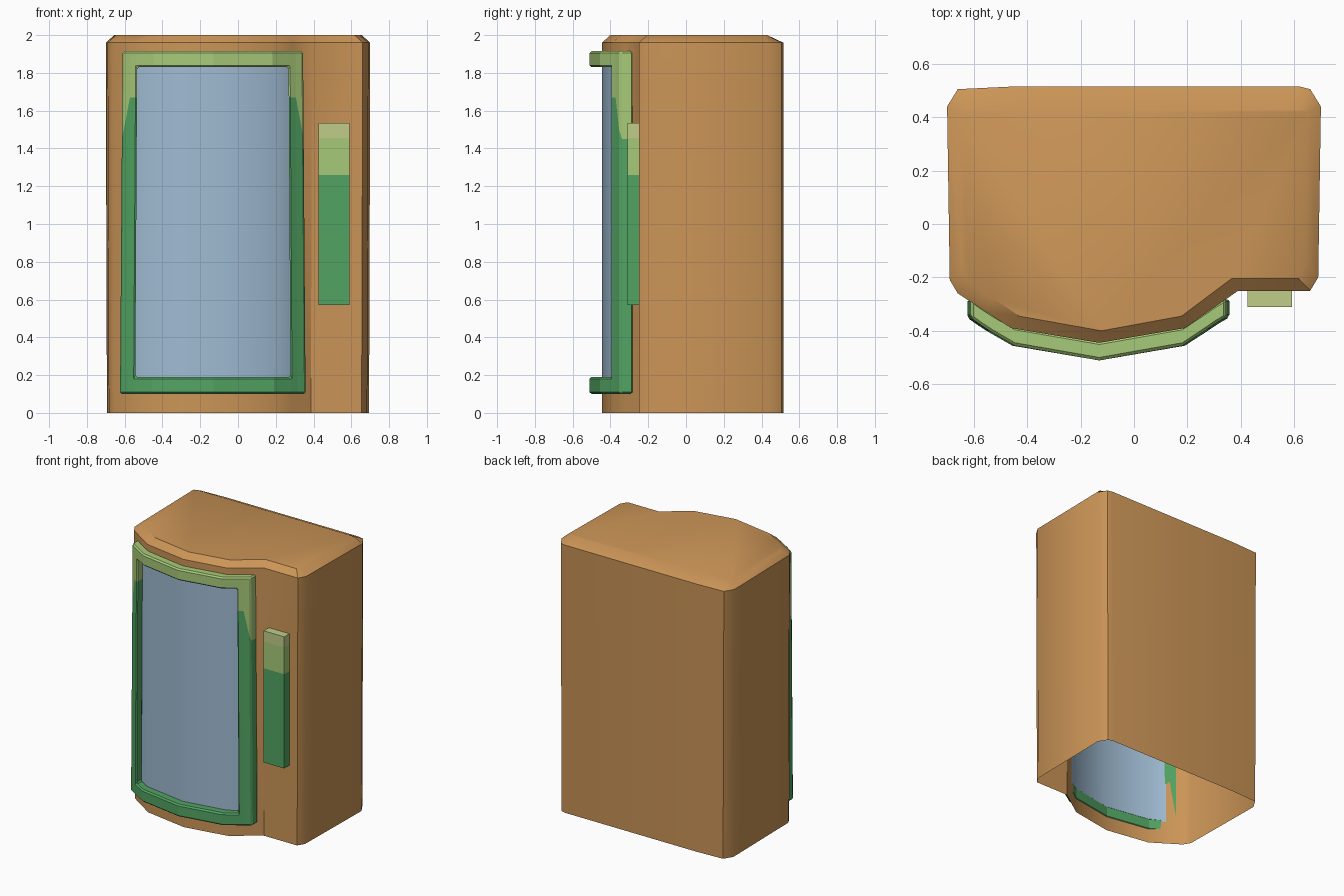
import bpy, bmesh, math

if "Cube" in bpy.data.objects:
    bpy.data.objects.remove(bpy.data.objects["Cube"])


def mat(name, rgb):
    m = bpy.data.materials.new(name)
    m.diffuse_color = (*rgb, 1)
    m.use_nodes = True
    m.node_tree.nodes["Principled BSDF"].inputs["Base Color"].default_value = m.diffuse_color
    return m


TAN = mat("tan_casing", (0.60, 0.30, 0.095))
BLUE = mat("blue_glass", (0.35, 0.50, 0.65))
GREEN = mat("deep_green", (0.085, 0.37, 0.125))
LIGHT = mat("light_green", (0.39, 0.59, 0.19))
PALE = mat("pale_green", (0.53, 0.61, 0.25))


def finish(bm, name, mats):
    me = bpy.data.meshes.new(name)
    bm.to_mesh(me)
    bm.free()
    ob = bpy.data.objects.new(name, me)
    bpy.context.collection.objects.link(ob)
    for m in mats:
        me.materials.append(m)
    return ob


# Casing: bow-fronted shell, open underneath, window faces set into the front
outline = [(-0.66, 0.505), (-0.70, 0.44), (-0.69, -0.21), (-0.66, -0.26),
           (-0.56, -0.325), (-0.46, -0.39), (-0.13, -0.445), (0.19, -0.39),
           (0.29, -0.32), (0.39, -0.25), (0.66, -0.25), (0.69, -0.20),
           (0.70, 0.44), (0.66, 0.505), (0.62, 0.515), (-0.45, 0.515)]
bm = bmesh.new()
rings = []
for z, sx in ((0, 0.99), (0.17, 0.992), (1.85, 1), (1.96, 1)):
    rings.append([bm.verts.new((x * sx, y, z)) for x, y in outline])
rings.append([bm.verts.new((x * 0.935, min(y - 0.02, 0.43) if y > 0.3 else y + 0.045, 2.0))
              for x, y in outline])
n = len(outline)
for r in range(len(rings) - 1):
    for i in range(n):
        j = (i + 1) % n
        f = bm.faces.new((rings[r][i], rings[r][j], rings[r + 1][j], rings[r + 1][i]))
        f.material_index = 1 if r == 1 and 4 <= i <= 7 else 0
bm.faces.new(rings[-1])
casing = finish(bm, "casing", [TAN, BLUE])

# Window frame: curved ring following the bowed front, two greens
cols = [(-0.617, -0.285), (-0.575, -0.315), (-0.538, -0.339), (-0.45, -0.39),
        (-0.13, -0.445), (0.185, -0.39), (0.272, -0.333), (0.31, -0.307), (0.35, -0.283)]
last = len(cols) - 1
bm = bmesh.new()


def layer(dy):
    grid = []
    for r in range(5):
        row = []
        for c, (x, y) in enumerate(cols):
            split = 1.45 if c in (0, last) else 1.67
            z = (0.10, 0.19, split, 1.83, 1.915)[r]
            k = 1.017 - 0.03 * z / 2
            row.append(bm.verts.new((-0.135 + (x + 0.135) * k, y + dy, z)))
        grid.append(row)
    return grid


back, front = layer(0.005), layer(-0.066)
solid = {(r, c) for r in range(4) for c in range(last)
         if r in (0, 3) or c < 2 or c >= last - 2}
for r, c in solid:
    quad = [(r, c), (r, c + 1), (r + 1, c + 1), (r + 1, c)]
    fs = [bm.faces.new([front[a][b] for a, b in quad]),
          bm.faces.new([back[a][b] for a, b in reversed(quad)])]
    for k, nb in enumerate([(r - 1, c), (r, c + 1), (r + 1, c), (r, c - 1)]):
        if nb not in solid:
            (a, b), (d, e) = quad[k], quad[(k + 1) % 4]
            fs.append(bm.faces.new((front[d][e], front[a][b], back[a][b], back[d][e])))
    for f in fs:
        f.material_index = 1 if r >= 2 else 0
bmesh.ops.recalc_face_normals(bm, faces=bm.faces)
frame = finish(bm, "window_frame", [GREEN, LIGHT])
bev = frame.modifiers.new("edge_chamfer", 'BEVEL')
bev.width = 0.01
bev.segments = 1
bev.limit_method = 'ANGLE'
bev.angle_limit = math.radians(50)

# Control panel: upright slab in three green bands
bm = bmesh.new()
bmesh.ops.create_cube(bm, size=1)
for v in bm.verts:
    v.co = (0.508 + v.co.x * 0.166, -0.277 + v.co.y * 0.066, 1.052 + v.co.z * 0.964)
for z in (1.26, 1.455):
    bmesh.ops.bisect_plane(bm, geom=bm.verts[:] + bm.edges[:] + bm.faces[:],
                           plane_co=(0, 0, z), plane_no=(0, 0, 1))
for f in bm.faces:
    z = f.calc_center_median().z
    f.material_index = (z > 1.26) + (z > 1.455)
finish(bm, "control_panel", [GREEN, LIGHT, PALE])

# Soft shading on the casing, sharp at real corners
bpy.ops.object.select_all(action='DESELECT')
casing.select_set(True)
bpy.context.view_layer.objects.active = casing
bpy.ops.object.shade_smooth_by_angle(angle=math.radians(35))
